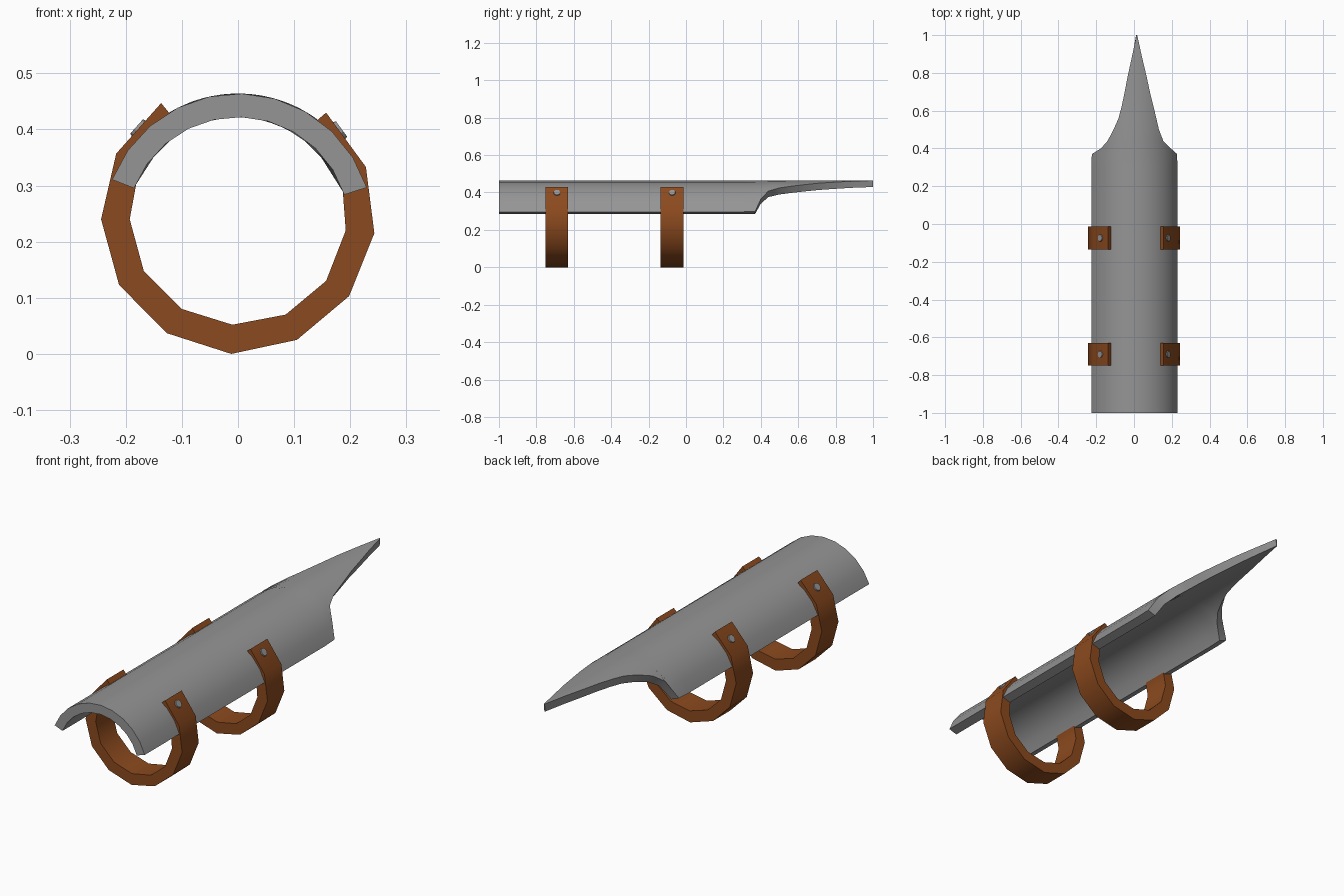
import bpy, bmesh, math
from mathutils import Vector, Matrix

if "Cube" in bpy.data.objects:
    bpy.data.objects.remove(bpy.data.objects["Cube"])


def material(name, rgb):
    m = bpy.data.materials.new(name)
    m.diffuse_color = (*rgb, 1)
    m.use_nodes = True
    m.node_tree.nodes["Principled BSDF"].inputs["Base Color"].default_value = m.diffuse_color
    return m


STEEL = material("grey steel", (0.30, 0.30, 0.30))
LEATHER = material("brown leather", (0.26, 0.068, 0.013))


def finish(name, bm, mat, angle):
    bmesh.ops.recalc_face_normals(bm, faces=bm.faces)
    me = bpy.data.meshes.new(name)
    bm.to_mesh(me)
    bm.free()
    me.materials.append(mat)
    ob = bpy.data.objects.new(name, me)
    bpy.context.collection.objects.link(ob)
    bpy.ops.object.select_all(action='DESELECT')
    ob.select_set(True)
    bpy.context.view_layer.objects.active = ob
    bpy.ops.object.shade_smooth_by_angle(angle=math.radians(angle))
    return ob


def skin(bm, rings):
    """Bridge closed loops of points and cap both ends with quad strips."""
    loops = [[bm.verts.new(p) for p in r] for r in rings]
    n = len(loops[0])
    for a, b in zip(loops, loops[1:]):
        for i in range(n):
            j = (i + 1) % n
            bm.faces.new((a[i], a[j], b[j], b[i]))
    for r in (loops[0], loops[-1]):
        for i in range(n // 2 - 1):
            bm.faces.new((r[i], r[i + 1], r[n - 2 - i], r[n - 1 - i]))


# Curved guard plate: arc section whose angular span shrinks into a spike
CZ, R_OUT, R_IN, SEG = 0.223, 0.241, 0.199, 10
# y, left angle, right angle measured from +x (full width part)
stations = [(-1.0, -0.2245, 0.2295), (0.30, -0.2245, 0.2295), (0.37, -0.2235, 0.2285),
            (0.40, -0.175, 0.195), (0.44, -0.14, 0.155), (0.50, -0.108, 0.132),
            (0.56, -0.082, 0.118), (0.62, -0.066, 0.104), (0.70, -0.049, 0.084),
            (0.78, -0.034, 0.067), (0.89, -0.010, 0.041), (1.0, 0.013, 0.017)]
rings = []
for y, xl, xr in stations:
    a0, a1 = math.acos(xl / R_OUT), math.acos(xr / R_OUT)
    r_in = R_IN + 0.008 * max(0, (y - 0.5) / 0.5)
    angs = [a0 + (a1 - a0) * i / SEG for i in range(SEG + 1)]
    arc = lambda r, s: [(r * math.cos(a), y, CZ + r * math.sin(a)) for a in s]
    rings.append(arc(R_OUT, angs) + arc(r_in, angs[::-1]))
bm = bmesh.new()
skin(bm, rings)
finish("guard_plate", bm, STEEL, 40)

# Strap cross-section: outer line then inner line, both left end to right end
outer = [(-0.137, 0.447), (-0.217, 0.357), (-0.244, 0.24), (-0.212, 0.123),
         (-0.127, 0.037), (-0.012, 0.0), (0.105, 0.025), (0.198, 0.103),
         (0.243, 0.215), (0.228, 0.333), (0.157, 0.430)]
inner = [(-0.105, 0.408), (-0.176, 0.332), (-0.193, 0.24), (-0.168, 0.148),
         (-0.100, 0.080), (-0.010, 0.052), (0.085, 0.070), (0.157, 0.130),
         (0.192, 0.220), (0.185, 0.314), (0.120, 0.398)]


def strap(name, y0, y1):
    bm = bmesh.new()
    skin(bm, [[(x, y, z) for x, z in outer + inner[::-1]] for y in (y0, y1)])
    finish(name, bm, LEATHER, 40)


def rivet(name, a, b, t, y):
    """Low round stud on the strap end running from a to b."""
    p, q = Vector((a[0], y, a[1])), Vector((b[0], y, b[1]))
    pos = p.lerp(q, t)
    along = (q - p).normalized()
    nrm = Vector((-along.z, 0, along.x))
    if nrm.z < 0:
        nrm.negate()
    bm = bmesh.new()
    mat = Matrix.Translation(pos) @ nrm.to_track_quat('Z', 'Y').to_matrix().to_4x4()
    bmesh.ops.create_cone(bm, cap_ends=True, segments=10, radius1=0.02,
                          radius2=0.017, depth=0.01, matrix=mat)
    finish(name, bm, STEEL, 30)


for label, y0, y1 in (("front", -0.75, -0.63), ("rear", -0.135, -0.013)):
    strap(label + "_strap", y0, y1)
    yc = (y0 + y1) / 2
    rivet(label + "_left_rivet", outer[0], outer[1], 0.5, yc)
    rivet(label + "_right_rivet", outer[-1], outer[-2], 0.33, yc)
